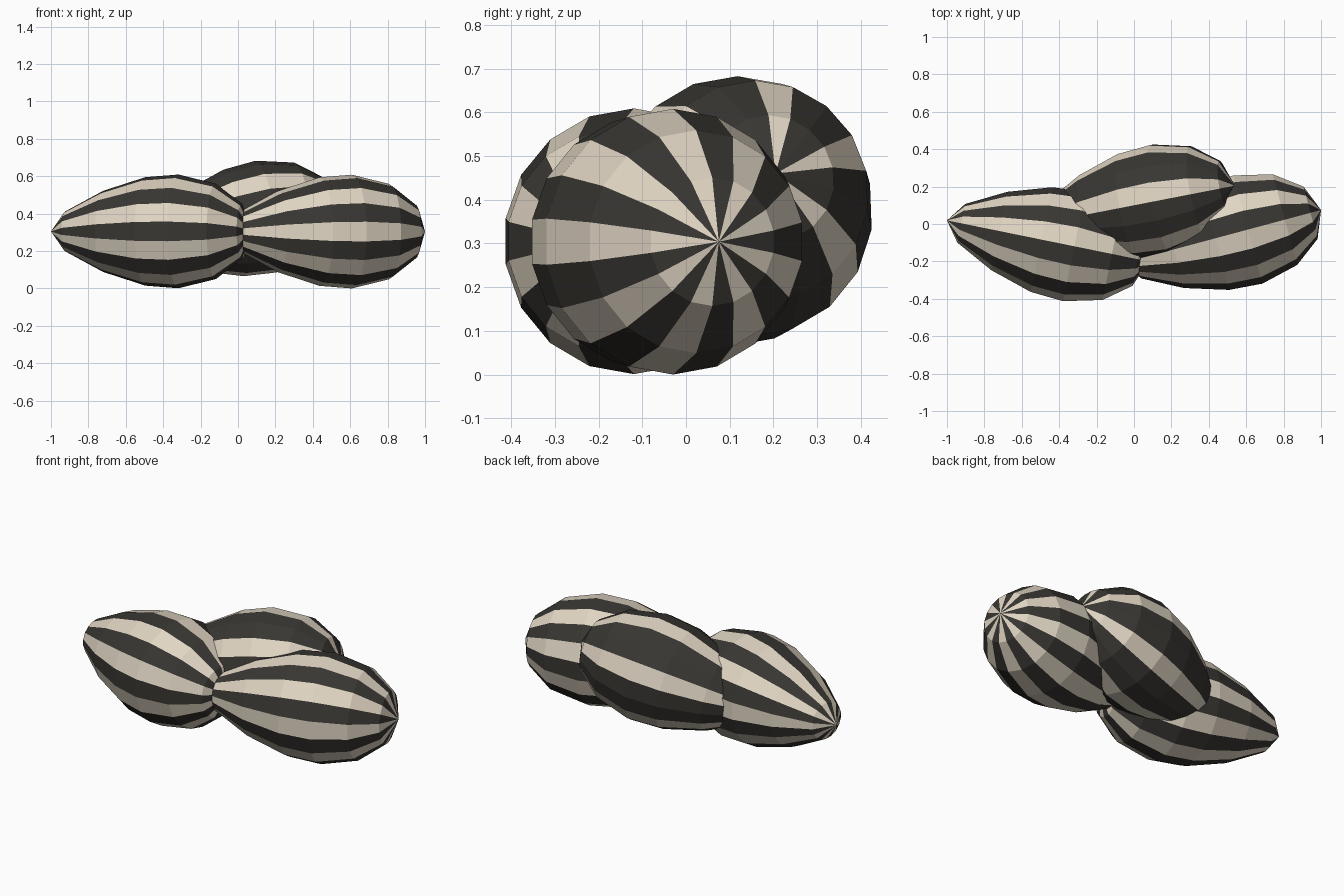
import bpy, bmesh
from math import radians, sin, cos, pi
from mathutils import Vector

if "Cube" in bpy.data.objects:
    bpy.data.objects.remove(bpy.data.objects["Cube"])

SIDES = 18
LENGTH = 1.10
# (distance from the sharp end, radius)
PROFILE = [(0.078, 0.107), (0.285, 0.217), (0.515, 0.29), (0.695, 0.304),
           (0.90, 0.255), (1.042, 0.147)]


def material(name, rgb):
    m = bpy.data.materials.new(name)
    m.diffuse_color = (*rgb, 1)
    m.use_nodes = True
    m.node_tree.nodes["Principled BSDF"].inputs["Base Color"].default_value = m.diffuse_color
    return m


DARK = material("dark_husk", (0.04, 0.037, 0.032))
PALE = material("pale_stripe", (0.75, 0.67, 0.55))


def seed(name, blunt, yaw, pitch, is_dark):
    yaw, pitch = radians(yaw), radians(pitch)
    axis = Vector((cos(pitch) * cos(yaw), cos(pitch) * sin(yaw), sin(pitch)))
    side = Vector((sin(yaw), -cos(yaw), 0))
    up = axis.cross(side) * -1
    start = Vector(blunt) - axis * LENGTH
    bm = bmesh.new()
    rings = []
    for t, r in PROFILE:
        ring = []
        for k in range(SIDES):
            a = 2 * pi * (k - 0.5) / SIDES
            ring.append(bm.verts.new(start + axis * t + (side * cos(a) + up * sin(a)) * r))
        rings.append(ring)
    sharp_end = bm.verts.new(start)
    blunt_end = bm.verts.new(blunt)
    # lengthwise stripes, one column of faces at a time
    for k in range(SIDES):
        n = (k + 1) % SIDES
        column = [bm.faces.new((sharp_end, rings[0][n], rings[0][k])),
                  bm.faces.new((blunt_end, rings[-1][k], rings[-1][n]))]
        for a, b in zip(rings, rings[1:]):
            column.append(bm.faces.new((a[k], a[n], b[n], b[k])))
        for f in column:
            f.material_index = 0 if is_dark(k) else 1
    bmesh.ops.recalc_face_normals(bm, faces=bm.faces)
    mesh = bpy.data.meshes.new(name)
    bm.to_mesh(mesh)
    bm.free()
    mesh.materials.append(DARK)
    mesh.materials.append(PALE)
    bpy.context.collection.objects.link(bpy.data.objects.new(name, mesh))


# left seed, sharp end at -x
seed("left_seed", (0.078, -0.20, 0.305), -11.5, 0, lambda k: k % 2 == 0)
# right seed, blunt end at +x
seed("right_seed", (1.0, 0.075, 0.304), 15, 0, lambda k: k % 2 == 1)
# back seed, leaning on the other two, with wider dark stripes
seed("back_seed", (0.54, 0.205, 0.46), 11, 10.8, lambda k: k % 3 != 2)
